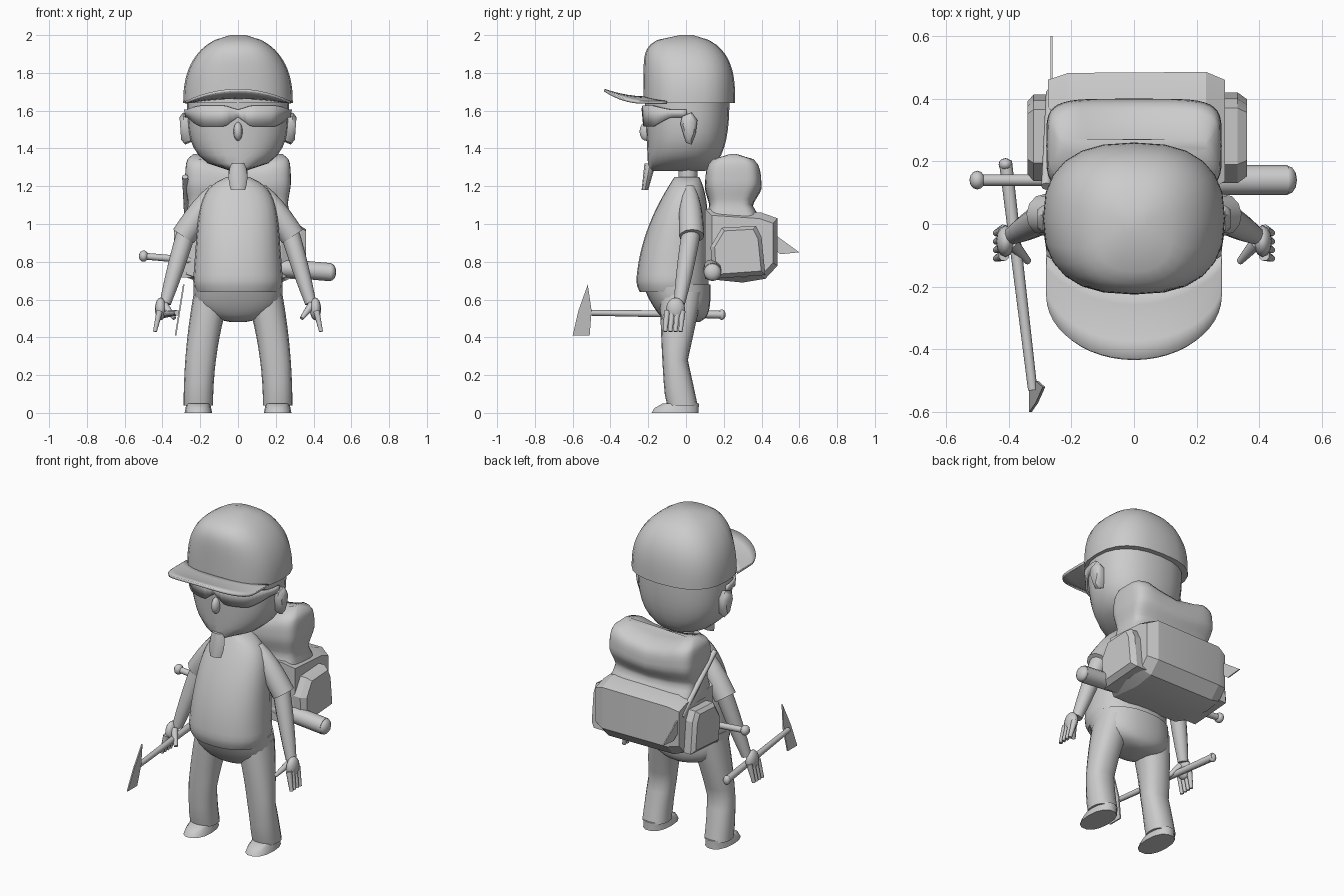
import bpy, bmesh, math
from mathutils import Vector, Matrix

cube = bpy.data.objects.get("Cube")
if cube:
    bpy.data.objects.remove(cube, do_unlink=True)

grey = bpy.data.materials.new("plain_grey")
grey.use_nodes = True
grey.diffuse_color = (.6, .6, .6, 1)
grey.node_tree.nodes["Principled BSDF"].inputs["Base Color"].default_value = grey.diffuse_color


def finish(name, bm, angle=50):
    bmesh.ops.recalc_face_normals(bm, faces=bm.faces)
    mesh = bpy.data.meshes.new(name)
    bm.to_mesh(mesh)
    bm.free()
    mesh.materials.append(grey)
    mesh.shade_smooth()
    mesh.set_sharp_from_angle(angle=math.radians(angle))
    obj = bpy.data.objects.new(name, mesh)
    bpy.context.collection.objects.link(obj)
    return obj


def skin(name, rings, closed=True, angle=50):
    """Bridge equal rings of points; closed rings also get end caps."""
    bm = bmesh.new()
    rows = [[bm.verts.new(p) for p in ring] for ring in rings]
    count = len(rows[0])
    for lower, upper in zip(rows, rows[1:]):
        for i in range(count if closed else count - 1):
            j = (i + 1) % count
            bm.faces.new((lower[i], lower[j], upper[j], upper[i]))
    if closed:
        bm.faces.new(rows[0])
        bm.faces.new(rows[-1])
    return finish(name, bm, angle)


def turn(count):
    return [math.tau * i / count for i in range(count)]


def dome(t, power):
    """Falls from one to nearly nothing as t rises; high powers fall late."""
    return math.sqrt(1 - .98 * t ** power)


def oval(width, front, back, z, power, angle, x=0):
    """Point on a rounded-square oval."""
    c, s = math.cos(angle), math.sin(angle)
    across = math.copysign(abs(c) ** (2 / power), c)
    along = math.copysign(abs(s) ** (2 / power), s)
    return x + width * across, (front + back) / 2 + (back - front) / 2 * along, z


def grow(name, low, high, shape, power=2.3, steps=10, sides=24):
    """Stack ovals upwards; shape(t) gives half width, front, back and maybe x."""
    rings = []
    for step in range(steps + 1):
        t = step / steps
        width, front, back, *x = shape(t)
        rings.append([oval(width, front, back, low + (high - low) * t, power, a, *x)
                      for a in turn(sides)])
    return skin(name, rings)


def tube(name, start, end, radius, steps=5, sides=12):
    """Straight round bar whose radius follows a rule."""
    start, end = Vector(start), Vector(end)
    spin = (end - start).to_track_quat('Z', 'Y')
    rings = []
    for step in range(steps + 1):
        t = step / steps
        rings.append([start.lerp(end, t) + spin @ Vector((math.cos(a), math.sin(a), 0)) * radius(t)
                      for a in turn(sides)])
    return skin(name, rings)


def ball(name, centre, size):
    bm = bmesh.new()
    matrix = Matrix.LocRotScale(Vector(centre), None, Vector(size))
    bmesh.ops.create_uvsphere(bm, u_segments=12, v_segments=8, radius=1, matrix=matrix)
    return finish(name, bm)


def prism(name, outline, slices, lean=0, angle=20):
    """Solid from a (y, z) outline repeated at (x, scale) slices, leaning in x with height."""
    centre = sum((Vector(p) for p in outline), Vector((0, 0))) / len(outline)
    rings = []
    for x, scale in slices:
        points = [centre + (Vector(p) - centre) * scale for p in outline]
        rings.append([(x + lean * p.y, p.x, p.y) for p in points])
    return skin(name, rings, angle=angle)


def thicken(obj, amount):
    obj.modifiers.new("thickness", 'SOLIDIFY').thickness = amount


# Head, narrowing to the chin
def head_shape(t):
    return .27 * dome(1 - t, 4), -.2 - .02 * t, .08 + .15 * dome(1 - t, 3)


grow("head", 1.28, 1.7, head_shape)
tube("neck", (0, .01, 1.2), (0, .01, 1.32), lambda t: .05)
ball("nose", (0, -.21, 1.49), (.024, .036, .05))
grow("goatee", 1.18, 1.32, lambda t: (.03 + .02 * math.sin(2.4 * t + .4), -.235 + .015 * t, -.2 + .04 * t),
     steps=5, sides=8)

# Wraparound glasses
top, bottom = [], []
half = 18
for i in range(-half, half + 1):
    a = abs(i) / half
    theta = (i / half - 1) * math.pi / 2
    lens = min(1, a * 8) * max(0, min(1, (.8 - a) * 3))
    top.append(oval(.285, -.235, .24, 1.605 + .022 * lens, 2.3, theta))
    bottom.append(oval(.28, -.23, .24, 1.565 - .05 * lens, 2.3, theta))
thicken(skin("glasses", [top, bottom], closed=False), .012)

# Cap crown and curved brim
grow("cap_crown", 1.64, 2, lambda t: (.29 * dome(t, 2.4), -.225 * dome(t, 8), .26 * dome(t, 3)),
     power=2.5, steps=14)
brim_rows = []
for t in (0, .25, .5, .75, 1):
    row = []
    for angle in turn(48)[24:] + [math.tau]:
        u = math.cos(angle)
        arch = 1 - u * u
        inner, outer = -.1 - .1 * arch, -.23 - .2 * math.sqrt(arch)
        row.append((.28 * u, inner + (outer - inner) * t, 1.65 + arch * (.025 + .04 * t * t)))
    brim_rows.append(row)
thicken(skin("cap_brim", brim_rows, closed=False), .014)


# Shirt with a round belly and tucked hem, and the trouser seat below it
def shirt_shape(t):
    hem = .02 * max(0, 1 - 14 * t)
    width = (.242 - .045 * t) * dome(t, 8) - hem
    return max(width, .06), -.265 + .205 * t * t + hem, .12 - .05 * t ** 6


def seat_shape(t):
    swell = dome(1 - t, 4)
    return .235 * swell, -.07 - .16 * math.sqrt(t), .06 + .07 * swell


grow("shirt", .64, 1.25, shirt_shape, steps=20)
grow("trouser_seat", .48, .68, seat_shape)

# Limbs and ears, mirrored
for side, label in ((1, "left"), (-1, "right")):
    prism(label + "_ear", [(0, 1.43), (.03, 1.42), (.05, 1.47), (.06, 1.55), (.03, 1.59), (-.02, 1.57), (-.03, 1.53)],
          [(side * .14, .8), (side * .18, 1), (side * .2, .7)], lean=side * .07, angle=50)
    grow(label + "_trouser_leg", .04, .64,
         lambda t: (.078 + .02 * t * t, -.1 - .04 * math.sqrt(t), .01 + .13 * abs(t - .4),
                    side * (.21 - .075 * t * t)), sides=16)
    grow(label + "_shoe", 0, .05,
         lambda t: (.073 - .01 * t, -.185 + .06 * t * t, .07, side * .21), steps=2, sides=14)
    tube(label + "_sleeve", (side * .12, .02, 1.19), (side * .288, .03, .935),
         lambda t: .066 - .036 * (1 - t) ** 3)
    tube(label + "_arm", (side * .27, .03, .97), (side * .385, -.035, .58),
         lambda t: .05 - .02 * t * t)
    ball(label + "_palm", (side * .41, -.055, .55), (.03, .05, .06))
    for finger in range(4):
        y = -.1 + .027 * finger
        tube(label + "_finger", (side * .415, y, .54), (side * .44, y - .01, .43),
             lambda t: .018 - .007 * t, sides=8)
    tube(label + "_thumb", (side * .39, -.06, .57), (side * .337, -.12, .5),
         lambda t: .022 - .011 * t, sides=8)


# Backpack: faceted body and side pockets, soft bundle sagging in the middle
def bundle_shape(t):
    swell = dome(t, 11)
    pinch = .05 * max(0, 1 - 4 * abs(t - .3))
    return .28 - .05 * (1 - swell) - pinch / 3, .25 - .15 * swell + pinch / 2, .25 + .15 * swell - pinch


prism("backpack_body", [(.1, .71), (.3, .69), (.42, .71), (.485, .78), (.485, 1.03), (.4, 1.06), (.1, 1.08)],
      [(-.275, .84), (-.21, .98), (.23, 1), (.29, .84)])
bundle = grow("backpack_bundle", 1, 1.37, bundle_shape, power=5, steps=14, sides=40)
for v in bundle.data.vertices:
    v.co.z -= .04 * max(0, math.cos(8 * v.co.x)) * (v.co.z - 1) * 3
pocket = [(.14, .71), (.13, .88), (.19, .98), (.37, .99), (.4, .93), (.42, .73)]
prism("left_pocket", pocket, [(.22, 1), (.33, 1), (.36, .85)])
prism("right_pocket", pocket, [(-.22, .95), (-.32, .95), (-.34, .8)])

# Blade strapped to the pack
tube("blade_grip", (-.28, .12, 1.25), (-.265, .42, .96), lambda t: .016, sides=8)
prism("blade", [(.36, 1.03), (.49, .93), (.6, .85), (.5, .84), (.34, .97)], [(-.267, 1), (-.26, 1)])

# Bat slung behind the waist
tube("bat", (-.5, .14, .83), (.49, .14, .745),
     lambda t: .018 + .03 * max(0, min(1, 2 * t - .5)), steps=8)
ball("bat_knob", (-.5, .14, .83), (.025, .03, .03))
ball("bat_tip", (.49, .14, .745), (.03, .046, .046))

# Pickaxe in the right hand
tube("pickaxe_handle", (-.41, .2, .52), (-.323, -.53, .53), lambda t: .021 - .006 * t, sides=8)
ball("pickaxe_pommel", (-.41, .19, .52), (.022, .02, .028))
prism("pickaxe_head", [(-.6, .41), (-.51, .41), (-.5, .54), (-.52, .68), (-.57, .54)],
      [(-.4, 1), (-.392, 1)], lean=.16)
